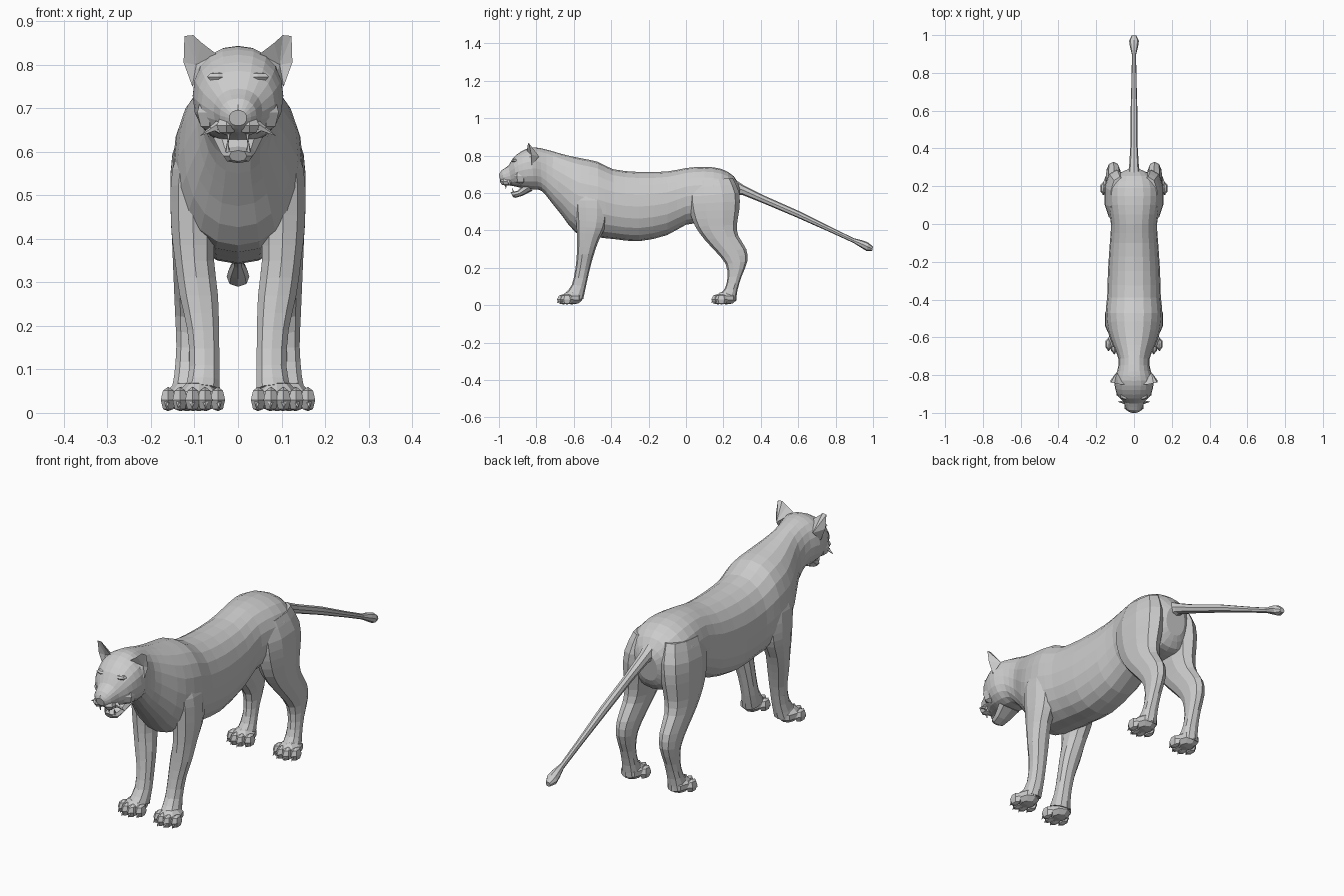
import bpy, bmesh, math
from mathutils import Vector, Matrix


def finish(name, bm, mirror=False):
    bmesh.ops.recalc_face_normals(bm, faces=bm.faces)
    me = bpy.data.meshes.new(name)
    bm.to_mesh(me)
    bm.free()
    ob = bpy.data.objects.new(name, me)
    bpy.context.collection.objects.link(ob)
    if mirror:
        m = ob.modifiers.new("mirror", 'MIRROR')
        m.use_mirror_merge = False
    return ob


def catmull(a, b, c, d, t):
    return [0.5 * (2*q + (r-p)*t + (2*p - 5*q + 4*r - s)*t*t + (3*q - p - 3*r + s)*t**3)
            for p, q, r, s in zip(a, b, c, d)]


def loft(name, secs, sides=12, steps=2, power=0.9, mirror=False):
    """Skin rings; each is (x, y1, z1, y2, z2, half width) spanning two outline points."""
    n, rows = len(secs), []
    for i in range(n - 1):
        q = [secs[max(0, min(n - 1, i + k))] for k in (-1, 0, 1, 2)]
        rows += [catmull(*q, s / steps) for s in range(steps)]
    rows.append(secs[-1])
    bm, rings = bmesh.new(), []
    for x, y1, z1, y2, z2, w in rows:
        ring = []
        for k in range(sides):
            a = 2 * math.pi * k / sides
            c, s = math.cos(a), math.sin(a)
            c = math.copysign(abs(c) ** power, c)
            s = math.copysign(abs(s) ** power, s)
            ring.append(bm.verts.new((x + w * s, (y1+y2)/2 + (y1-y2)/2 * c,
                                      (z1+z2)/2 + (z1-z2)/2 * c)))
        rings.append(ring)
    for r0, r1 in zip(rings, rings[1:]):
        for k in range(sides):
            j = (k + 1) % sides
            bm.faces.new((r0[k], r0[j], r1[j], r1[k]))
    bm.faces.new(rings[0])
    bm.faces.new(rings[-1])
    return finish(name, bm, mirror)


def blob(bm, loc, size, seg=8, rings=5):
    m = Matrix.Translation(loc) @ Matrix.Diagonal((*size, 1))
    bmesh.ops.create_uvsphere(bm, u_segments=seg, v_segments=rings, radius=1, matrix=m)


def spike(bm, base, tip, r):
    base, tip = Vector(base), Vector(tip)
    d = tip - base
    m = Matrix.Translation((base + tip) / 2) @ d.to_track_quat('Z', 'Y').to_matrix().to_4x4()
    bmesh.ops.create_cone(bm, cap_ends=True, segments=5, radius1=r, radius2=0,
                          depth=d.length, matrix=m)


# Head, neck and torso in one skin
loft("body", [
    (0, -1.0, .695, -.992, .66, .02), (0, -.985, .722, -.97, .645, .042),
    (0, -.95, .745, -.93, .638, .056), (0, -.925, .786, -.90, .632, .084),
    (0, -.88, .823, -.86, .622, .1), (0, -.83, .842, -.81, .618, .104),
    (0, -.78, .84, -.77, .61, .088), (0, -.71, .822, -.72, .55, .082),
    (0, -.64, .802, -.66, .475, .108), (0, -.56, .785, -.585, .385, .138),
    (0, -.47, .766, -.47, .363, .15), (0, -.39, .727, -.38, .353, .142),
    (0, -.25, .712, -.25, .342, .138), (0, -.1, .715, -.1, .375, .128),
    (0, 0, .733, 0, .43, .122), (0, .1, .74, .1, .44, .138),
    (0, .19, .728, .19, .44, .14), (0, .255, .69, .24, .45, .11),
    (0, .29, .63, .27, .50, .05)], sides=20)

# Open lower jaw
loft("lower_jaw", [
    (0, -.86, .65, -.82, .612, .056), (0, -.90, .612, -.875, .585, .04),
    (0, -.925, .606, -.91, .574, .033), (0, -.938, .603, -.925, .578, .02)],
    sides=8, steps=1, power=.8)

# Front legs
loft("front_leg", [
    (.08, -.59, .64, -.43, .64, .045), (.1, -.595, .56, -.42, .56, .053),
    (.104, -.59, .49, -.42, .47, .053), (.103, -.585, .42, -.435, .41, .052),
    (.1, -.582, .35, -.465, .35, .047), (.09, -.584, .27, -.493, .27, .046),
    (.08, -.592, .19, -.515, .19, .038), (.077, -.61, .11, -.535, .10, .036),
    (.082, -.645, .065, -.55, .03, .042)], sides=10, steps=2, mirror=True)

# Hind legs with thigh and hock
loft("hind_leg", [
    (.075, .02, .66, .25, .68, .05), (.088, .01, .58, .285, .60, .066),
    (.096, .02, .50, .285, .51, .062), (.1, .05, .42, .272, .43, .055),
    (.105, .10, .35, .28, .37, .047), (.108, .16, .285, .322, .30, .041),
    (.11, .212, .22, .328, .235, .036), (.112, .222, .15, .298, .155, .031),
    (.114, .208, .09, .275, .08, .034), (.116, .18, .06, .268, .02, .04)],
    sides=10, steps=2, mirror=True)

# Paws: a low pad with four splayed toes
for name, cx, y0 in (("front_paw", .09, -.69), ("hind_paw", .117, .135)):
    bm = bmesh.new()
    blob(bm, (cx, y0 + .08, .038), (.05, .058, .036))
    for k in range(4):
        t = k - 1.5
        y = y0 + .036 + .018 * (abs(t) > 1)
        blob(bm, (cx + t * .029, y, .03), (.0195, .036, .03), 6, 4)
        spike(bm, (cx + t * .03, y - .025, .025), (cx + t * .032, y - .037, .01), .007)
    for v in bm.verts:
        v.co.z = max(v.co.z, .004 if v.co.z > -1 else 0)
    finish(name, bm, True)

# Tail with tuft
loft("tail", [
    (0, .25, .68, .25, .59, .034), (0, .31, .64, .30, .59, .026),
    (0, .42, .585, .41, .546, .019), (0, .60, .505, .59, .47, .018),
    (0, .78, .415, .775, .388, .013), (0, .90, .357, .895, .333, .011),
    (0, .945, .346, .935, .308, .022), (0, .975, .335, .965, .29, .026),
    (0, 1.0, .312, .995, .29, .012)], sides=8, steps=1)

# Cupped ears: a rim closed to a hollow front and a bulging back
bm = bmesh.new()
rim = [bm.verts.new(p) for p in (
    (.05, -.85, .825), (.083, -.848, .85), (.103, -.842, .868), (.123, -.84, .866),
    (.125, -.828, .805), (.105, -.825, .75), (.085, -.85, .77))]
for apex in ((.096, -.822, .80), (.092, -.785, .795)):
    v = bm.verts.new(apex)
    for a, b in zip(rim, rim[1:] + rim[:1]):
        bm.faces.new((a, b, v))
finish("ear", bm, True)

# Brows, eyes, cheeks and upper lips
bm = bmesh.new()
blob(bm, (.045, -.913, .772), (.03, .02, .011), 6, 4)
blob(bm, (.046, -.92, .75), (.014, .012, .009), 6, 4)
blob(bm, (.066, -.885, .69), (.032, .04, .045), 6, 4)
blob(bm, (.026, -.962, .66), (.027, .033, .022), 6, 4)
finish("face_details", bm, True)

# Nose
bm = bmesh.new()
blob(bm, (0, -.983, .697), (.024, .017, .016), 6, 4)
finish("nose", bm)

# Fangs and whisker tufts
bm = bmesh.new()
spike(bm, (.022, -.965, .65), (.022, -.963, .617), .007)
spike(bm, (.024, -.922, .60), (.024, -.93, .628), .006)
finish("fangs", bm, True)
bm = bmesh.new()
spike(bm, (.042, -.945, .662), (.088, -.94, .636), .012)
spike(bm, (.042, -.94, .65), (.065, -.95, .655), .01)
finish("whiskers", bm, True)
